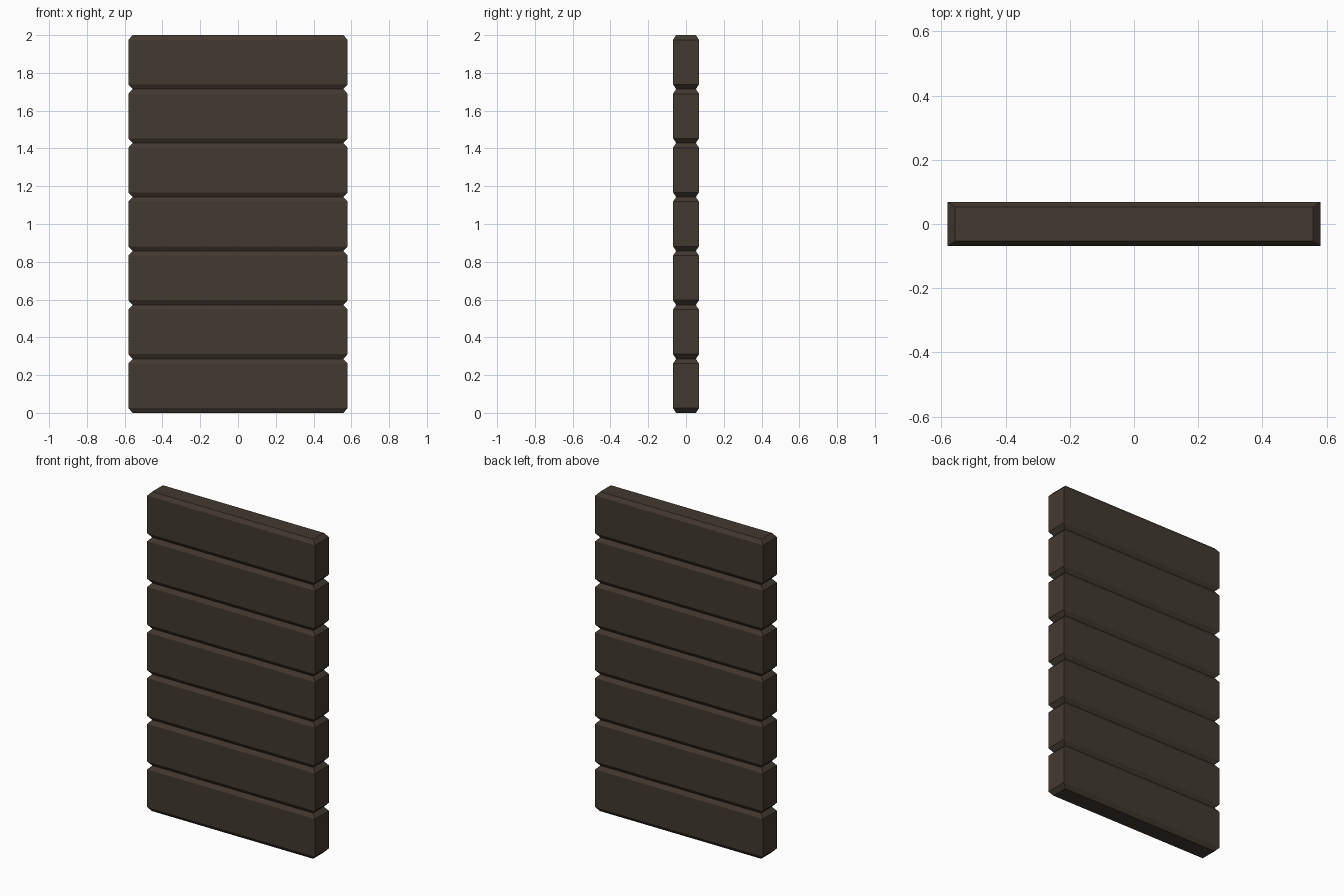
import bpy, bmesh

if "Cube" in bpy.data.objects:
    bpy.data.objects.remove(bpy.data.objects["Cube"])

COUNT = 7
HEIGHT = 2.0 / COUNT
HALF_X, HALF_Y = 0.581, 0.0685
INSET_X, INSET_Y, CHAMFER_Z = 0.024, 0.016, 0.025

wood = bpy.data.materials.new("dark_wood")
wood.diffuse_color = (0.055, 0.041, 0.03, 1.0)
wood.use_nodes = True
wood.node_tree.nodes["Principled BSDF"].inputs["Base Color"].default_value = wood.diffuse_color


def ring(bm, hx, hy, z):
    return [bm.verts.new((sx * hx, sy * hy, z))
            for sx, sy in ((-1, -1), (1, -1), (1, 1), (-1, 1))]


def plank(name, z0):
    """Board with bevelled top and bottom edges, sharp upright corners."""
    bm = bmesh.new()
    inner = (HALF_X - INSET_X, HALF_Y - INSET_Y)
    outer = (HALF_X, HALF_Y)
    rings = [ring(bm, *inner, 0),
             ring(bm, *outer, CHAMFER_Z),
             ring(bm, *outer, HEIGHT - CHAMFER_Z),
             ring(bm, *inner, HEIGHT)]
    for low, high in zip(rings, rings[1:]):
        for i in range(4):
            j = (i + 1) % 4
            bm.faces.new((low[i], low[j], high[j], high[i]))
    bm.faces.new(rings[0][::-1])
    bm.faces.new(rings[-1])
    mesh = bpy.data.meshes.new(name)
    bm.to_mesh(mesh)
    bm.free()
    mesh.materials.append(wood)
    obj = bpy.data.objects.new(name, mesh)
    obj.location.z = z0
    bpy.context.collection.objects.link(obj)


# Stack of horizontal planks
for n in range(COUNT):
    plank(f"plank_{n + 1}", n * HEIGHT)
